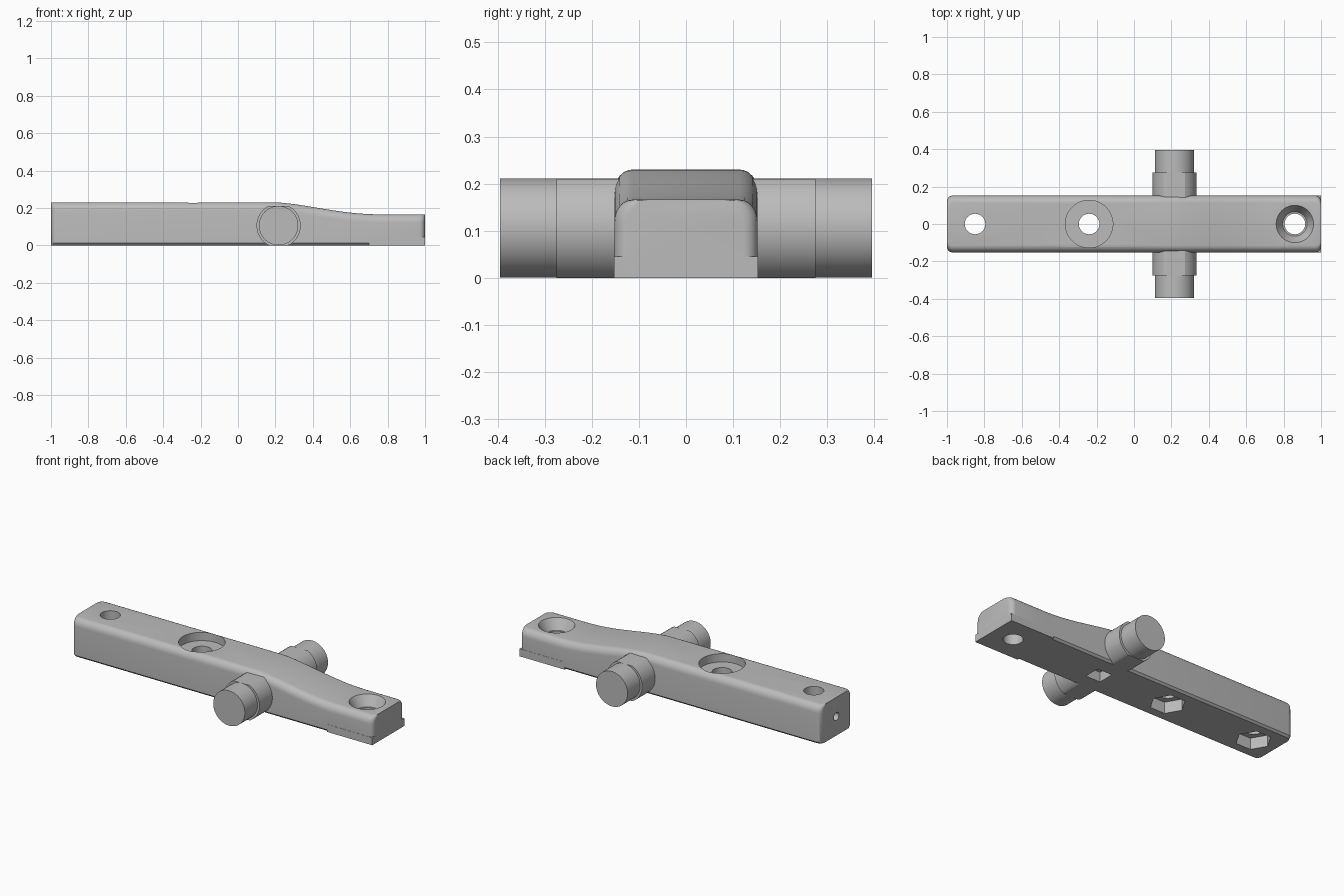
import bpy, bmesh, math
from mathutils import Matrix

cube = bpy.data.objects.get("Cube")
if cube:
    bpy.data.objects.remove(cube, do_unlink=True)

grey = bpy.data.materials.new("plain grey")
grey.use_nodes = True
grey.diffuse_color = (0.5, 0.5, 0.5, 1)
grey.node_tree.nodes["Principled BSDF"].inputs["Base Color"].default_value = (0.5, 0.5, 0.5, 1)


def make_object(name, bm):
    bmesh.ops.recalc_face_normals(bm, faces=bm.faces)
    mesh = bpy.data.meshes.new(name)
    bm.to_mesh(mesh)
    bm.free()
    mesh.materials.append(grey)
    obj = bpy.data.objects.new(name, mesh)
    bpy.context.collection.objects.link(obj)
    return obj


def round_part(name, r1, r2, start, end, axis, sides=48, clip=None):
    """Cylinder or cone along an axis, from the start point over the given length."""
    bm = bmesh.new()
    turn = {"Z": Matrix(), "Y": Matrix.Rotation(-math.pi / 2, 4, "X"),
            "X": Matrix.Rotation(math.pi / 2, 4, "Y")}[axis]
    spin = Matrix.Rotation(math.pi / 2 if sides == 6 else 0, 4, "Z")
    bmesh.ops.create_cone(bm, cap_ends=True, segments=sides, radius1=r1, radius2=r2, depth=end,
                          matrix=Matrix.Translation(start) @ turn @ spin @ Matrix.Translation((0, 0, end / 2)))
    if clip:
        for v in bm.verts:
            v.co.z = min(max(v.co.z, clip[0]), clip[1])
        bmesh.ops.remove_doubles(bm, verts=bm.verts, dist=1e-5)
    return make_object(name, bm)


def box(name, low, high):
    bm = bmesh.new()
    bmesh.ops.create_cube(bm, size=1)
    for v in bm.verts:
        for i in range(3):
            v.co[i] = high[i] if v.co[i] > 0 else low[i]
    return make_object(name, bm)


def combine(target, other, operation):
    mod = target.modifiers.new(operation, "BOOLEAN")
    mod.operation, mod.solver, mod.object = operation, "EXACT", other
    bpy.context.view_layer.objects.active = target
    bpy.ops.object.modifier_apply(modifier=mod.name)
    bpy.data.objects.remove(other, do_unlink=True)


# Bar: rounded section lofted along x, with a smooth dip at the +x end
HALF, CORNER = 0.152, 0.03


def top_height(x):
    t = min(max((x - 0.2) / 0.56, 0), 1)
    # quick drop that eases out into the low end
    return 0.23 - 0.064 * (math.sin(t * math.pi / 2) ** 1.5)


def half_width(x):
    d = max(CORNER - (1 - abs(x)), 0)
    return HALF - CORNER + math.sqrt(max(CORNER ** 2 - d ** 2, 0))


def section(x):
    w, h = half_width(x), top_height(x)
    side = [(w - 0.012, 0), (w, 0.012)]
    for k in range(7):
        a = k * math.pi / 12
        side.append((w - 0.038 * (1 - math.cos(a)), h - 0.045 * (1 - math.sin(a))))
    return side + [(-y, z) for y, z in reversed(side)]


ends = [1 - CORNER * (1 - math.sin(k * math.pi / 10)) for k in range(6)]
ends = sorted({round(1 - CORNER + CORNER * math.sin(k * math.pi / 10), 5) for k in range(6)})
stations = [-x for x in reversed(ends)] + [0.2 + 0.035 * k for k in range(17)] + ends
bm = bmesh.new()
rings = [[bm.verts.new((x, y, z)) for y, z in section(x)] for x in stations]
for a, b in zip(rings, rings[1:]):
    for i in range(len(a)):
        j = (i + 1) % len(a)
        bm.faces.new((a[i], a[j], b[j], b[i]))
bm.faces.new(rings[0])
bm.faces.new(rings[-1])
bar = make_object("bar", bm)

# Square-cornered foot under the low end
combine(bar, box("foot", (0.7, -0.153, 0), (1, 0.153, 0.045)), "UNION")

# Bolt holes with their recesses
for x in (-0.85, -0.24, 0.86):
    combine(bar, round_part("bolt_hole", 0.055, 0.055, (x, 0, -0.1), 0.5, "Z"), "DIFFERENCE")
for x in (-0.85, -0.24):
    combine(bar, round_part("nut_pocket", 0.1, 0.1, (x, 0, -0.1), 0.17, "Z", 6), "DIFFERENCE")
combine(bar, round_part("counterbore", 0.127, 0.127, (-0.24, 0, 0.18), 0.1, "Z"), "DIFFERENCE")
combine(bar, round_part("countersink", 0.065, 0.102, (0.86, 0, 0.105), 0.065, "Z"), "DIFFERENCE")

# Small hole in the -x end and a square socket underneath
combine(bar, round_part("end_hole", 0.024, 0.024, (-1.1, 0, 0.115), 0.2, "X", 24), "DIFFERENCE")
combine(bar, box("socket", (0.2, -0.05, -0.1), (0.3, 0.05, 0.06)), "DIFFERENCE")

# Side pivots: a flattened collar and a round pin on each side
parts = [bar]
for side, sign in (("left", 1), ("right", -1)):
    for part, radius, reach in (("collar", 0.118, 0.275), ("pin", 0.105, 0.395)):
        start = 0.1 if sign > 0 else -reach
        parts.append(round_part("%s_%s" % (side, part), radius, radius, (0.217, start, 0.106),
                                reach - 0.1, "Y", 64, (0.0, 0.211)))

bpy.ops.object.select_all(action="DESELECT")
for obj in parts:
    obj.select_set(True)
bpy.context.view_layer.objects.active = bar
bpy.ops.object.shade_smooth_by_angle(angle=math.radians(25))
